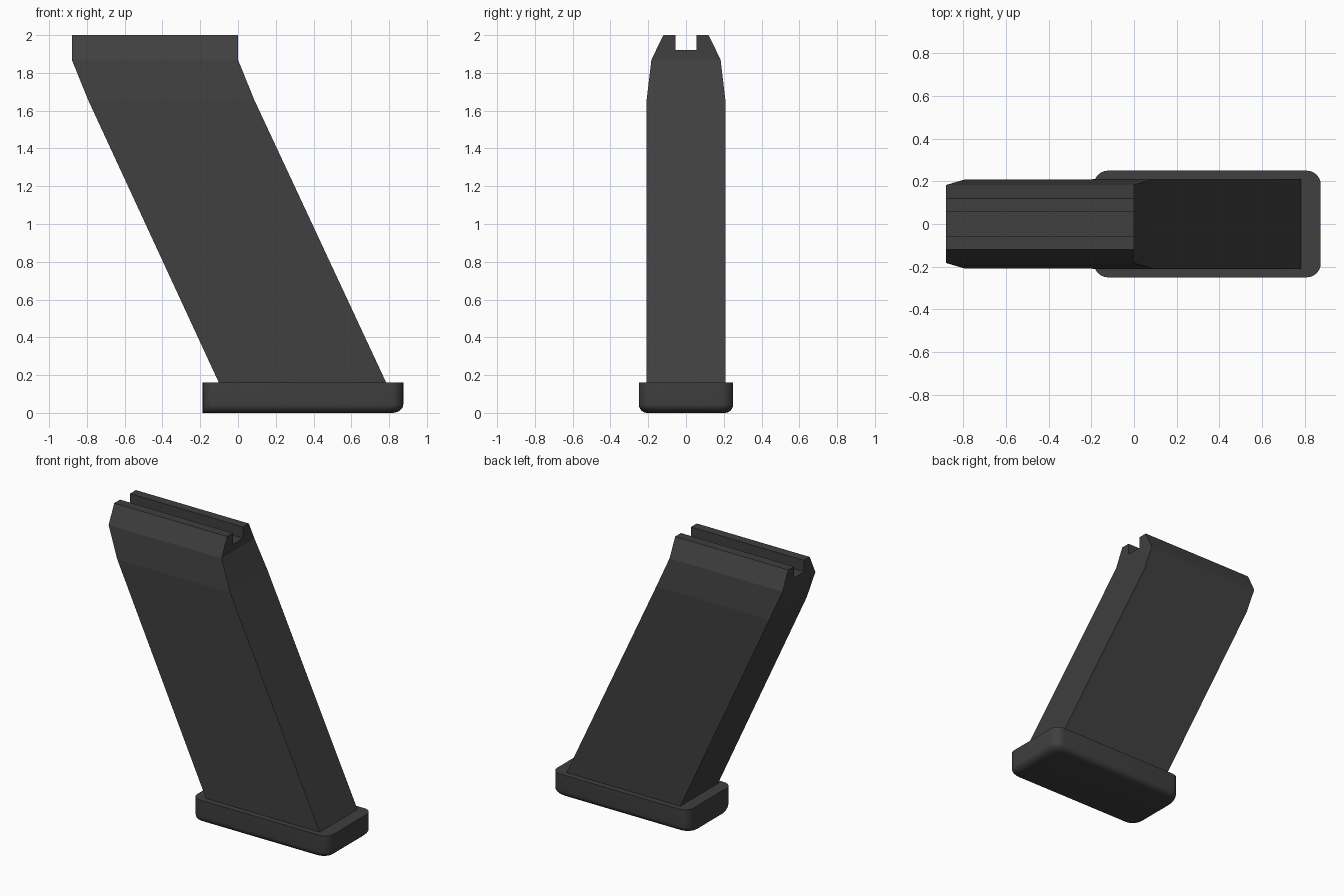
import bpy, bmesh
from math import sin, cos, pi

if "Cube" in bpy.data.objects:
    bpy.data.objects.remove(bpy.data.objects["Cube"])

dark = bpy.data.materials.new("dark_grey")
dark.diffuse_color = (0.05, 0.05, 0.05, 1)
dark.use_nodes = True
dark.node_tree.nodes["Principled BSDF"].inputs["Base Color"].default_value = dark.diffuse_color


def finish(bm, name):
    bmesh.ops.recalc_face_normals(bm, faces=bm.faces[:])
    mesh = bpy.data.meshes.new(name)
    bm.to_mesh(mesh)
    bm.free()
    obj = bpy.data.objects.new(name, mesh)
    bpy.context.collection.objects.link(obj)
    mesh.materials.append(dark)
    return obj


# Slanted body: half cross-section (y, z, left x, right x), mirrored in y
half = [(0.21, 0.14, -0.092, 0.794), (0.208, 1.66, -0.795, 0.085),
        (0.183, 1.87, -0.88, 0.0), (0.12, 2.0, -0.88, 0.0),
        (0.056, 2.0, -0.88, 0.0), (0.056, 1.92, -0.88, 0.0)]
loop = half + [(-y, z, a, b) for y, z, a, b in reversed(half)]
bm = bmesh.new()
left = [bm.verts.new((a, y, z)) for y, z, a, b in loop]
right = [bm.verts.new((b, y, z)) for y, z, a, b in loop]
n = len(loop)
for i in range(n):
    j = (i + 1) % n
    bm.faces.new((left[i], left[j], right[j], right[i]))
for end in (left, right):
    for i in range(2):
        bm.faces.new((end[i], end[i + 1], end[n - 2 - i], end[n - 1 - i]))
    # notched lip, split into simple convex pieces
    bm.faces.new((end[2], end[5], end[6], end[9]))
    bm.faces.new((end[2], end[3], end[4], end[5]))
    bm.faces.new((end[9], end[8], end[7], end[6]))
finish(bm, "slanted_body")


# Base plate: rounded rectangle, bottom rounded on three sides
def base_ring(bm, z, inset, r=0.065, steps=6):
    x0, x1, w = -0.187, 0.875 - inset * 1.3, 0.25 - inset
    ring = []
    for k, (cx, cy) in enumerate([(x1 - r, w - r), (x0 + r, w - r),
                                  (x0 + r, r - w), (x1 - r, r - w)]):
        for s in range(steps + 1):
            t = (k + s / steps) * pi / 2
            ring.append(bm.verts.new((cx + r * cos(t), cy + r * sin(t), z)))
    return ring


bm = bmesh.new()
R = 0.045
rings = [base_ring(bm, 0.162, 0)]
for i in range(7):
    t = i / 6 * pi / 2
    rings.append(base_ring(bm, R * (1 - sin(t)), R * (1 - cos(t))))
for a, b in zip(rings, rings[1:]):
    for i in range(len(a)):
        j = (i + 1) % len(a)
        bm.faces.new((a[i], a[j], b[j], b[i]))
bm.faces.new(rings[0])
bm.faces.new(rings[-1])
base = finish(bm, "base_plate")
bpy.context.view_layer.objects.active = base
base.select_set(True)
bpy.ops.object.shade_smooth_by_angle(angle=pi / 6)
